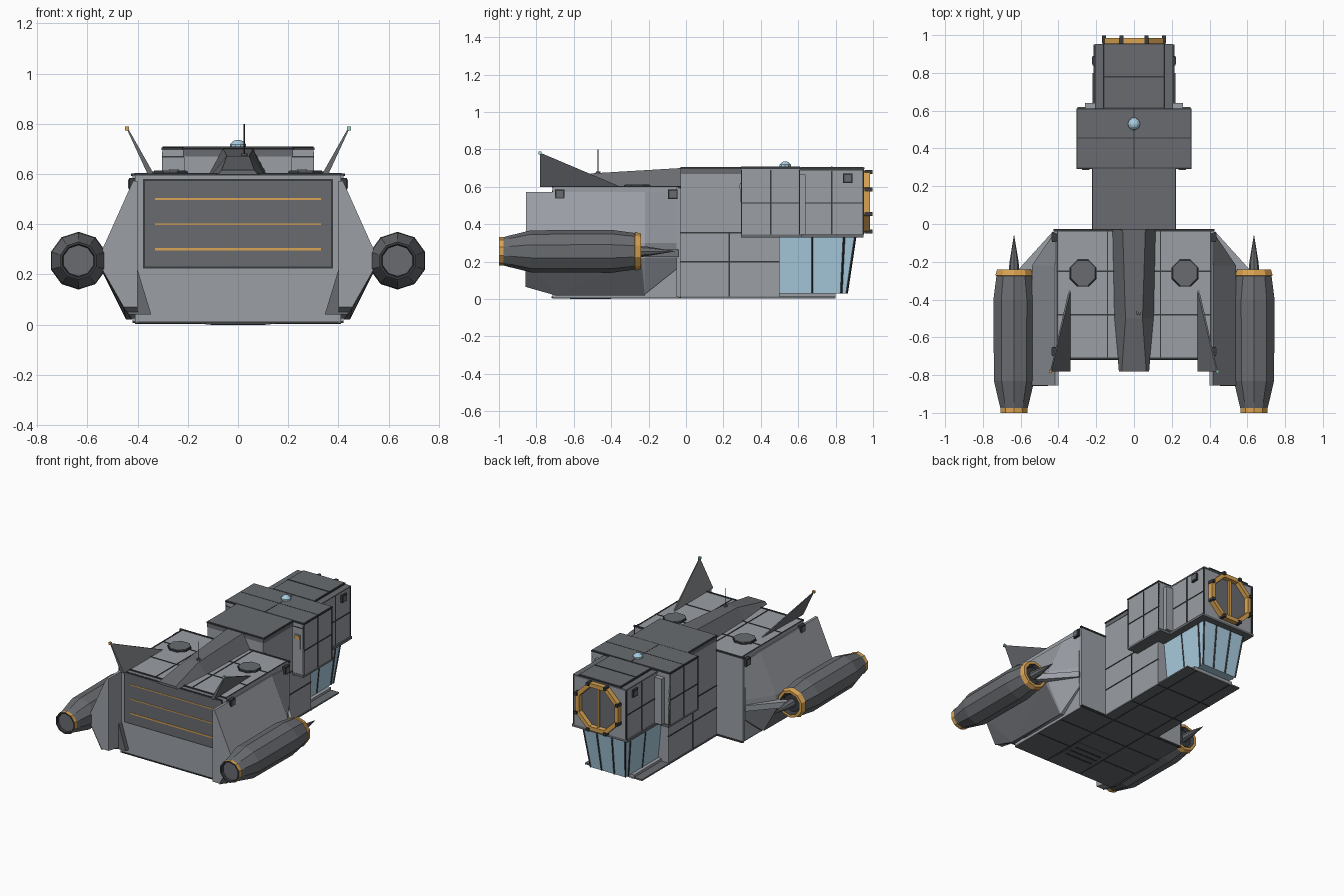
import bpy, bmesh, math
from mathutils import Vector

def material(name, rgb):
    m = bpy.data.materials.new(name)
    m.diffuse_color = (*rgb, 1)
    return m

LIGHT = material("light grey plating", (0.325, 0.345, 0.378))
DARK = material("dark grey plating", (0.14, 0.148, 0.162))
BLACK = material("charcoal trim", (0.042, 0.044, 0.048))
ORANGE = material("orange trim", (0.70, 0.37, 0.085))
GLASS = material("pale blue glass", (0.40, 0.61, 0.75))
GREEN = material("green lamp", (0.35, 0.65, 0.52))

def finish(name, bm, mats):
    bmesh.ops.recalc_face_normals(bm, faces=bm.faces[:])
    me = bpy.data.meshes.new(name)
    bm.to_mesh(me)
    bm.free()
    for m in mats:
        me.materials.append(m)
    ob = bpy.data.objects.new(name, me)
    bpy.context.collection.objects.link(ob)
    return ob

def loft(name, rings, mats, seg=None):
    """Skin closed rings and cap the ends; seg gives a material slot per band, then start and end cap."""
    bm = bmesh.new()
    vs = [[bm.verts.new(p) for p in r] for r in rings]
    n = len(rings[0])
    seg = seg or [0] * (len(rings) + 1)
    for k in range(len(rings) - 1):
        for i in range(n):
            j = (i + 1) % n
            bm.faces.new((vs[k][i], vs[k][j], vs[k + 1][j], vs[k + 1][i])).material_index = seg[k]
    bm.faces.new(vs[0]).material_index = seg[-2]
    bm.faces.new(vs[-1]).material_index = seg[-1]
    return finish(name, bm, mats)

def box(name, x0, x1, y0, y1, z0, z1, mat):
    quad = [(x0, y0), (x1, y0), (x1, y1), (x0, y1)]
    return loft(name, [[(x, y, z) for x, y in quad] for z in (z0, z1)], [mat])

def roof(name, w, y0, y1, z, mat=DARK):
    """Roof plate with a thin charcoal rim."""
    box(name + "_rim", -w, w, y0, y1, z - 0.009, z, BLACK)
    box(name, -w + 0.006, w - 0.006, y0 + 0.006, y1 - 0.006, z - 0.008, z + 0.003, mat)

def hull(name, pts, mat):
    bm = bmesh.new()
    for p in pts:
        bm.verts.new(p)
    bmesh.ops.convex_hull(bm, input=bm.verts[:])
    return finish(name, bm, [mat])

def lathe(name, c, prof, n, mats, seg=None, axis="y", phase=0.0):
    """Turn a profile of (distance along axis, radius) about an axis through c."""
    rings = []
    for d, r in prof:
        ring = []
        for i in range(n):
            a = phase + 2 * math.pi * i / n
            u, v = r * math.cos(a), r * math.sin(a)
            ring.append((c[0] + u, d, c[1] + v) if axis == "y" else (c[0] + u, c[1] + v, d))
        rings.append(ring)
    return loft(name, rings, mats, seg)

def bar(name, a, b, t, mat):
    """Thin square strut between two points."""
    a, b = Vector(a), Vector(b)
    d = (b - a).normalized()
    u = d.orthogonal().normalized()
    v = d.cross(u)
    offs = [u * t + v * t, u * t - v * t, -u * t - v * t, -u * t + v * t]
    return loft(name, [[p + o for o in offs] for p in (a, b)], [mat])

E = 0.0035   # half width of panel seams
T = math.pi / 8

# --- Rear hull -------------------------------------------------------------
box("rear_hull", -0.41, 0.41, -0.713, -0.03, 0.012, 0.60, LIGHT)
box("hull_front_frame", -0.42, 0.42, -0.05, -0.03, 0.012, 0.597, LIGHT)
box("hull_front_top_edge", -0.425, 0.425, -0.04, -0.026, 0.592, 0.603, BLACK)
box("hull_front_bottom_edge", -0.42, 0.42, -0.038, -0.026, 0.006, 0.016, BLACK)
box("hull_floor", -0.41, 0.41, -0.713, -0.03, 0.004, 0.013, DARK)
box("rear_roof_edge", -0.411, 0.411, -0.717, -0.706, 0.595, 0.604, BLACK)
for y in (-0.25, -0.48):
    box("roof_seam", -0.41, 0.41, y - E, y + E, 0.598, 0.603, BLACK)
for x in (-0.405, -0.14, 0.14, 0.405):
    box("roof_long_seam", x - E, x + E, -0.71, -0.04, 0.598, 0.603, BLACK)
# rear door with orange stripes
box("rear_door_frame", -0.378, 0.378, -0.717, -0.70, 0.224, 0.580, BLACK)
box("rear_door", -0.371, 0.371, -0.719, -0.70, 0.232, 0.572, DARK)
for z, t in ((0.30, 0.005), (0.40, 0.0035), (0.50, 0.0035)):
    box("door_stripe", -0.33, 0.33, -0.721, -0.71, z - t, z + t, ORANGE)
box("rear_bottom_edge", -0.40, 0.40, -0.718, -0.706, 0.006, 0.013, BLACK)
box("belly_vent", -0.13, 0.13, -0.62, -0.40, 0.0, 0.008, DARK)
for y in (-0.56, -0.51, -0.46):
    box("vent_slat", -0.11, 0.11, y - 0.008, y + 0.008, -0.001, 0.006, BLACK)

# --- Spine on the roof -----------------------------------------------------
def spine_ring(y, w, t, z):
    return [(-w, y, 0.598), (w, y, 0.598), (t, y, z), (-t, y, z)]
loft("roof_spine", [spine_ring(-0.78, 0.08, 0.065, 0.615), spine_ring(-0.50, 0.105, 0.045, 0.672),
                    spine_ring(-0.03, 0.115, 0.06, 0.70)], [DARK])
bar("antenna", (0.025, -0.47, 0.66), (0.025, -0.47, 0.80), 0.002, BLACK)
lathe("antenna_base", (0.025, -0.47), [(0.66, 0.014), (0.682, 0.012)], 8, [DARK], axis="z")

# --- Neck and forward lower body -------------------------------------------
box("neck", -0.215, 0.215, -0.03, 0.30, 0.012, 0.67, LIGHT)
box("neck_band", -0.218, 0.218, -0.03, 0.30, 0.668, 0.70, DARK)
roof("neck_roof", 0.222, -0.032, 0.30, 0.704)
box("lower_body", -0.215, 0.215, 0.29, 0.50, 0.012, 0.33, LIGHT)
box("forward_floor", -0.22, 0.22, -0.03, 0.80, 0.004, 0.014, DARK)

# --- Upper blocks ----------------------------------------------------------
box("wide_block", -0.30, 0.30, 0.295, 0.61, 0.345, 0.698, LIGHT)
roof("wide_block_roof", 0.305, 0.292, 0.612, 0.705)
box("wide_block_seam", -0.302, 0.302, 0.293, 0.30, 0.665, 0.671, BLACK)
box("wide_block_shelf", -0.30, 0.30, 0.293, 0.62, 0.328, 0.345, DARK)
box("shoulder", -0.26, 0.26, 0.60, 0.64, 0.345, 0.665, LIGHT)
box("front_block", -0.205, 0.205, 0.61, 0.95, 0.345, 0.69, LIGHT)
box("front_block_edge", -0.207, 0.207, 0.61, 0.953, 0.685, 0.695, DARK)
roof("front_block_roof", 0.163, 0.61, 0.955, 0.703)
box("front_shelf", -0.215, 0.215, 0.61, 0.95, 0.328, 0.345, DARK)
for y in (0.455, 0.78):
    w = 0.30 if y < 0.6 else 0.16
    box("block_roof_seam", -w, w, y - E, y + E, 0.70, 0.709, BLACK)
box("block_roof_long_seam", -E, E, 0.295, 0.61, 0.70, 0.709, BLACK)
lathe("roof_dome", (0, 0.53), [(0.70, 0.034), (0.718, 0.032), (0.732, 0.018), (0.736, 0.006)], 10, [GLASS], axis="z")

# --- Docking ring ----------------------------------------------------------
lathe("docking_ring", (0, 0.52), [(0.95, 0.178), (0.985, 0.178), (0.985, 0.148), (0.958, 0.144)],
      8, [ORANGE, DARK], [0, 0, 0, 0, 1], phase=T)
box("docking_bar", -0.008, 0.008, 0.955, 0.972, 0.385, 0.655, ORANGE)
for i in range(8):
    a = T + i * math.pi / 4
    x, z = 0.172 * math.cos(a), 0.52 + 0.172 * math.sin(a)
    box("ring_clamp", x - 0.01, x + 0.01, 0.955, 0.998, z - 0.01, z + 0.01, BLACK)

# --- Cockpit glazing -------------------------------------------------------
WT, WL = 0.165, 0.135
quad = [(-1, 0), (1, 0), (1, 1), (-1, 1)]
loft("cockpit_glass", [[(u * WL, 0.50 + v * 0.36, 0.03) for u, v in quad],
                       [(u * WT, 0.50 + v * 0.405, 0.33) for u, v in quad]], [GLASS])
box("cockpit_sill", -0.16, 0.16, 0.49, 0.80, 0.012, 0.031, LIGHT)
for f in (-0.36, 0.36):
    bar("front_mullion", (WL * f, 0.86, 0.03), (WT * f, 0.905, 0.33), 0.004, BLACK)

for s in (-1, 1):
    # cockpit side frames
    for yl, yt, t in ((0.675, 0.675, 0.003), (0.83, 0.845, 0.004), (0.86, 0.905, 0.004)):
        bar("side_mullion", (s * WL, yl, 0.03), (s * WT, yt, 0.33), t, BLACK)

    # side panel seams: (x, y0, y1, z0, z1)
    seams = [(0.215, -0.03, 0.295, 0.35, 0.357), (0.215, 0.228, 0.236, 0.012, 0.35),
             (0.215, -0.03, 0.50, 0.195, 0.202), (0.30, 0.45, 0.457, 0.345, 0.69),
             (0.30, 0.295, 0.61, 0.51, 0.517), (0.205, 0.775, 0.782, 0.345, 0.685),
             (0.205, 0.64, 0.95, 0.51, 0.517), (0.30, 0.604, 0.61, 0.345, 0.69),
             (0.30, 0.295, 0.30, 0.345, 0.69), (0.205, 0.945, 0.951, 0.345, 0.69)]
    for x, y0, y1, z0, z1 in seams:
        a, b = sorted((s * (x - 0.01), s * (x + 0.003)))
        box("side_seam", a, b, y0, y1, z0, z1, BLACK)
    # small side fittings with a grey face
    for x, y, z in ((0.42, -0.675, 0.56), (0.42, -0.07, 0.56), (0.205, 0.865, 0.645)):
        for name, h, out, m in (("side_fitting", 0.025, 0.014, BLACK), ("fitting_face", 0.018, 0.017, DARK)):
            a, b = sorted((s * (x - 0.02), s * (x + out)))
            box(name, a, b, y - h, y + h, z - h, z + h, m)
    # orange marker on the back of the wide block
    a, b = sorted((s * 0.235, s * 0.275))
    box("marker_frame", a, b, 0.289, 0.296, 0.52, 0.62, LIGHT)
    box("marker", a, b, 0.286, 0.291, 0.59, 0.612, ORANGE)

    # --- Wing pods between hull and engine ---------------------------------
    def wing(y, w, zt, zb, m):
        pts = [(0.40, zt), (0.418, zt), (w, 0.30), (w, 0.22), (m, zb), (0.40, zb)]
        return [(s * x, y, z) for x, z in pts]
    loft("wing", [wing(-0.855, 0.54, 0.572, 0.07, 0.455), wing(-0.60, 0.54, 0.572, 0.025, 0.435),
                  wing(-0.22, 0.54, 0.572, 0.025, 0.435), wing(-0.05, 0.425, 0.56, 0.16, 0.42)], [LIGHT])
    hull("engine_strut", [(s * x, y, z) for x, y in ((0.41, -0.05), (0.43, -0.04), (0.62, -0.25), (0.50, -0.34))
                          for z in (0.225, 0.265)], LIGHT)
    hull("rear_brace", [(s * x, y, z) for x, z in ((0.40, 0.22), (0.43, 0.22), (0.345, 0.04), (0.44, 0.04))
                        for y in (-0.70, -0.745)], DARK)
    hull("wing_lower_skid", [(s * 0.42, -0.70, 0.02), (s * 0.445, -0.70, 0.02), (s * 0.54, -0.858, 0.22),
                             (s * 0.455, -0.858, 0.065), (s * 0.545, -0.24, 0.22), (s * 0.44, -0.22, 0.02)], DARK)

    # --- Engine ------------------------------------------------------------
    c = (s * 0.635, 0.255)
    lathe("engine", c, [(-0.985, 0.062), (-1.0, 0.066), (-1.0, 0.076), (-0.975, 0.076), (-0.945, 0.084), (-0.83, 0.112),
                        (-0.40, 0.115), (-0.275, 0.098), (-0.272, 0.104), (-0.24, 0.094), (-0.24, 0.075),
                        (-0.262, 0.06)],
          10, [DARK, ORANGE, BLACK], [2, 2, 1, 0, 0, 0, 0, 1, 1, 1, 2, 0, 2], phase=math.pi / 2)
    lathe("engine_spike", c, [(-0.27, 0.03), (-0.20, 0.024), (-0.06, 0.001)], 8, [DARK])

    # --- Tail fin with tip lamp --------------------------------------------
    hull("tail_fin", [(s * 0.335, -0.35, 0.60), (s * 0.345, -0.35, 0.60), (s * 0.335, -0.78, 0.60),
                      (s * 0.36, -0.78, 0.60), (s * 0.438, -0.78, 0.782), (s * 0.444, -0.78, 0.782),
                      (s * 0.44, -0.765, 0.776)], DARK)
    a, b = sorted((s * 0.433, s * 0.449))
    box("fin_lamp", a, b, -0.788, -0.772, 0.773, 0.789, GREEN if s > 0 else ORANGE)

    # --- Octagonal roof hatch ----------------------------------------------
    lathe("roof_hatch_rim", (s * 0.27, -0.26), [(0.598, 0.077), (0.609, 0.076)], 8, [BLACK], axis="z", phase=T)
    lathe("roof_hatch", (s * 0.27, -0.26), [(0.60, 0.072), (0.613, 0.07)], 8, [DARK], axis="z", phase=T)

# --- Belly seams -----------------------------------------------------------
for y in (-0.48, -0.25, -0.035, 0.23, 0.50):
    w = 0.41 if y < 0 else 0.22
    box("belly_seam", -w, w, y - E, y + E, 0.002, 0.006, BLACK)
for x in (-0.14, 0.14):
    box("belly_long_seam", x - E, x + E, -0.71, 0.80, 0.002, 0.006, BLACK)
